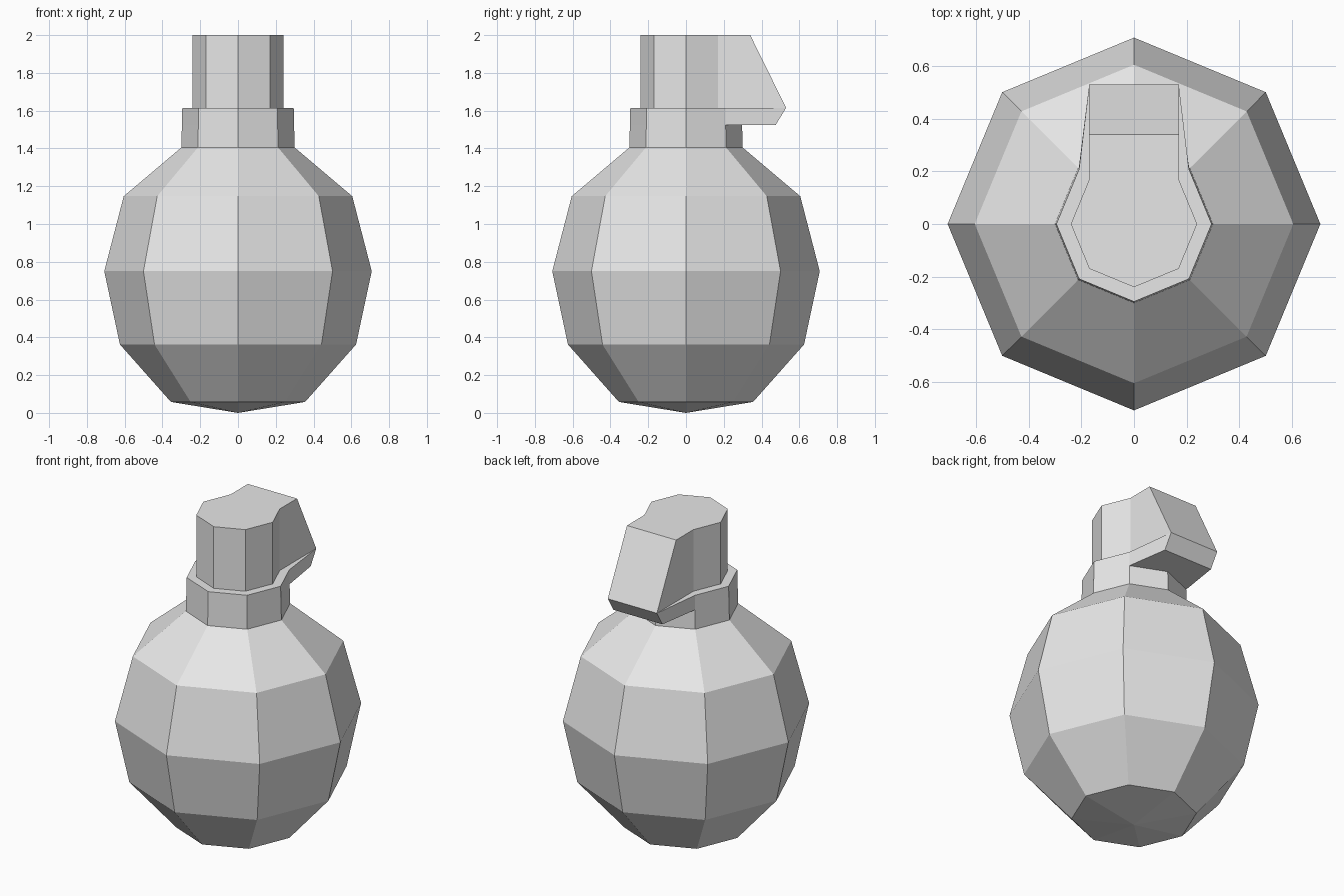
import bpy, bmesh, math

cube = bpy.data.objects.get("Cube")
if cube:
    bpy.data.objects.remove(cube, do_unlink=True)

grey = bpy.data.materials.new("light grey")
grey.use_nodes = True
grey.diffuse_color = (0.8, 0.8, 0.8, 1)
grey.node_tree.nodes["Principled BSDF"].inputs["Base Color"].default_value = (0.8, 0.8, 0.8, 1)


def octagon(radius):
    """Eight points, starting at the back left corner and going round by the front."""
    angles = [math.radians(45 - 45 * i) for i in range(8)]
    return [(radius * math.cos(a), radius * math.sin(a)) for a in angles]


def spouted(radius, back, half_width=0.17):
    """Octagon whose back corner is drawn out into a flat spout."""
    return octagon(radius)[:7] + [(-half_width, back), (half_width, back)]


def loft(name, sections, cap_bottom=False, cap_top=False, tip=None):
    """Flat-sided skin through outlines given as (points, height)."""
    bm = bmesh.new()
    rings = [[bm.verts.new((x, y, z)) for x, y in pts] for pts, z in sections]
    for low, high in zip(rings, rings[1:]):
        for i in range(len(low)):
            j = (i + 1) % len(low)
            bm.faces.new((low[i], high[i], high[j], low[j]))
    if tip is not None:
        point = bm.verts.new((0, 0, tip))
        for i, v in enumerate(rings[0]):
            bm.faces.new((point, v, rings[0][(i + 1) % len(rings[0])]))
    if cap_bottom:
        bm.faces.new(rings[0])
    if cap_top:
        bm.faces.new(rings[-1][::-1])
    bm.normal_update()
    mesh = bpy.data.meshes.new(name)
    bm.to_mesh(mesh)
    bm.free()
    mesh.materials.append(grey)
    obj = bpy.data.objects.new(name, mesh)
    bpy.context.collection.objects.link(obj)
    return obj


# Faceted round body running up into the neck
profile = [(0.355, 0.058), (0.625, 0.362), (0.708, 0.75),
           (0.605, 1.147), (0.30, 1.405), (0.297, 1.525)]
loft("body", [(octagon(r), z) for r, z in profile], tip=0)

# Collar with the lower lip of the spout
loft("collar", [(spouted(0.297, 0.475), 1.525), (spouted(0.295, 0.53), 1.615)],
     cap_bottom=True, cap_top=True)

# Head with the sloping back of the spout
loft("head", [(spouted(0.24, 0.53), 1.615), (spouted(0.24, 0.34), 2.0)], cap_top=True)
